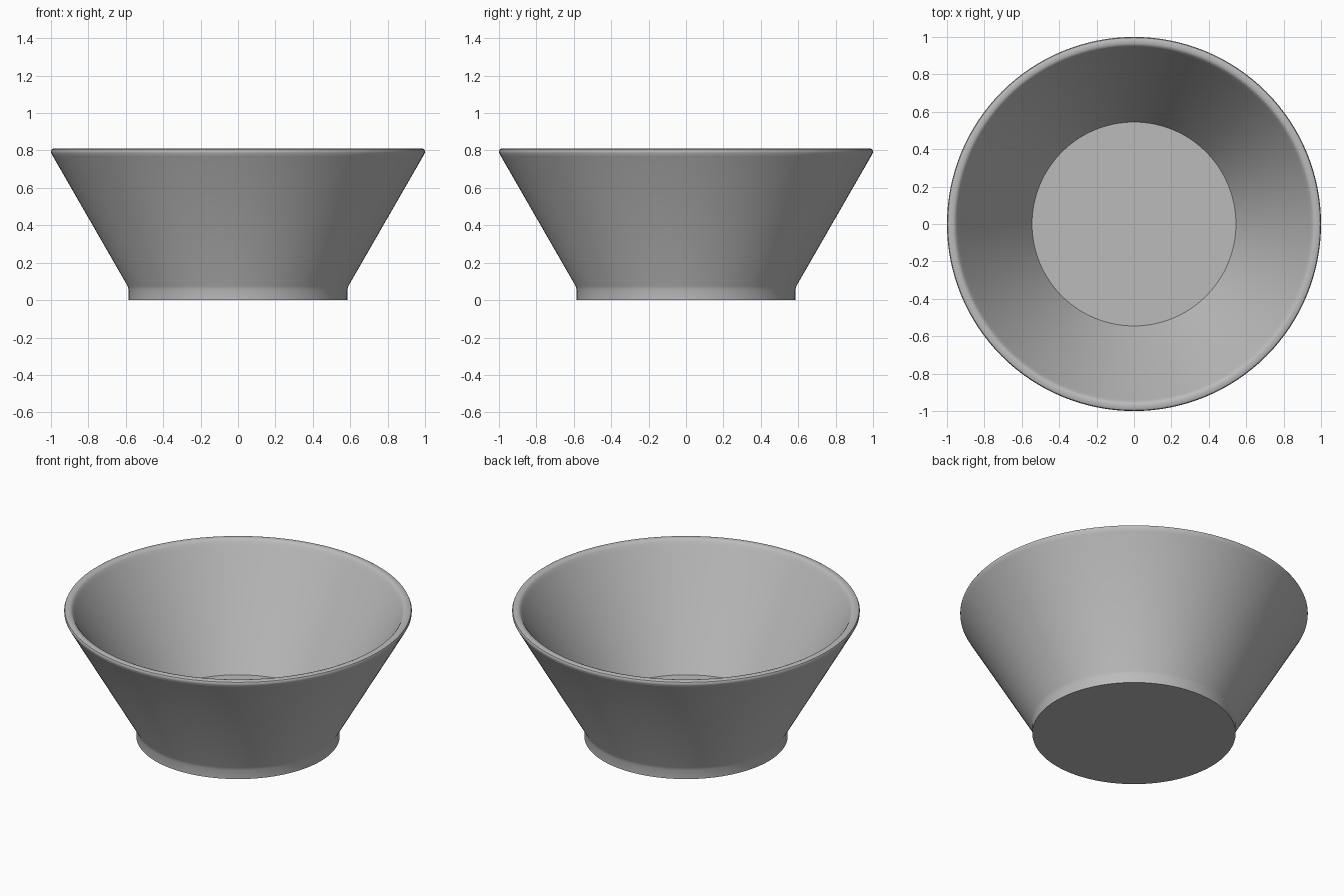
import bpy, bmesh, math

cube = bpy.data.objects.get("Cube")
if cube:
    bpy.data.objects.remove(cube, do_unlink=True)

SEGMENTS = 128

grey = bpy.data.materials.new("plain grey")
grey.use_nodes = True
colour = (0.5, 0.5, 0.5, 1)
grey.diffuse_color = colour
grey.node_tree.nodes["Principled BSDF"].inputs["Base Color"].default_value = colour

# Half section: underside, foot, flared wall, rounded rim, inner wall, floor
profile = [
    (0, 0), (0.585, 0), (0.585, 0.055), (0.59, 0.075),
    (0.99, 0.77), (0.999, 0.787), (1, 0.797), (0.996, 0.806), (0.987, 0.81),
    (0.967, 0.81), (0.957, 0.806), (0.949, 0.797), (0.937, 0.775),
    (0.545, 0.135), (0, 0.135),
]

# Revolve the section into the bowl
bm = bmesh.new()
verts = [bm.verts.new((r, 0, z)) for r, z in profile]
edges = [bm.edges.new(pair) for pair in zip(verts, verts[1:])]
bmesh.ops.spin(bm, geom=verts + edges, cent=(0, 0, 0), axis=(0, 0, 1),
               angle=math.tau, steps=SEGMENTS, use_merge=True)
bmesh.ops.remove_doubles(bm, verts=bm.verts, dist=0.0001)
bmesh.ops.recalc_face_normals(bm, faces=bm.faces)
mesh = bpy.data.meshes.new("bowl")
bm.to_mesh(mesh)
bm.free()
mesh.materials.append(grey)

bowl = bpy.data.objects.new("bowl", mesh)
bpy.context.collection.objects.link(bowl)
bpy.ops.object.select_all(action="DESELECT")
bowl.select_set(True)
bpy.context.view_layer.objects.active = bowl
bpy.ops.object.shade_smooth_by_angle(angle=math.radians(40))
